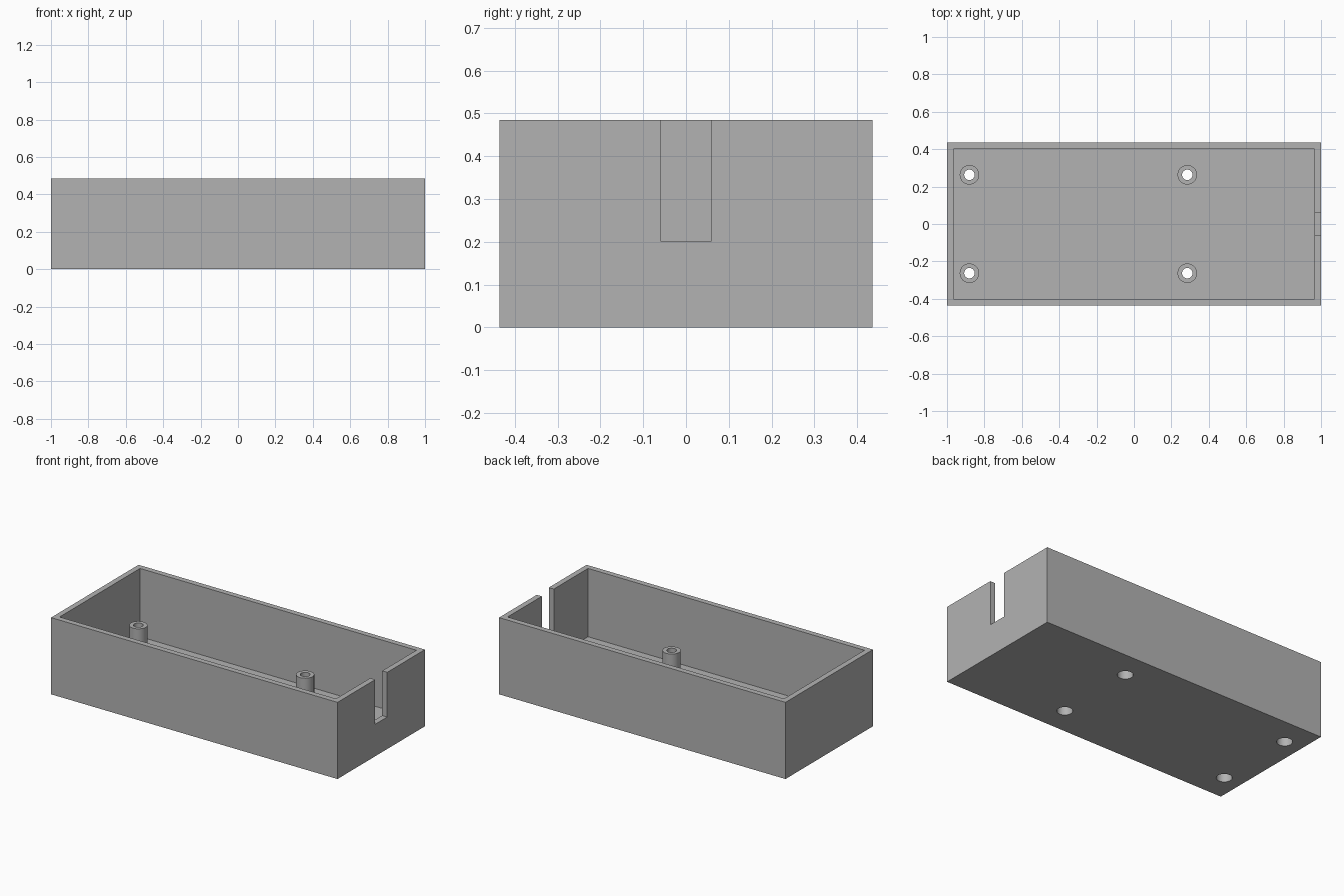
import bpy

if "Cube" in bpy.data.objects:
    bpy.data.objects.remove(bpy.data.objects["Cube"], do_unlink=True)

LENGTH, WIDTH, HEIGHT = 2.0, 0.872, 0.484
WALL, FLOOR, POST_TOP = 0.035, 0.053, 0.202

grey = bpy.data.materials.new("plain grey")
grey.use_nodes = True
colour = (0.45, 0.45, 0.45, 1)
grey.diffuse_color = colour
grey.node_tree.nodes["Principled BSDF"].inputs["Base Color"].default_value = colour


def finish(name):
    obj = bpy.context.object
    obj.name = name
    obj.data.materials.append(grey)
    return obj


def box(name, x0, x1, y0, y1, z0, z1):
    bpy.ops.mesh.primitive_cube_add(
        size=1, location=((x0 + x1) / 2, (y0 + y1) / 2, (z0 + z1) / 2))
    obj = finish(name)
    obj.scale = (x1 - x0, y1 - y0, z1 - z0)
    bpy.context.view_layer.update()
    bpy.ops.object.transform_apply(location=True, rotation=False, scale=True)
    return obj


def cylinder(name, x, y, radius, z0, z1):
    bpy.ops.mesh.primitive_cylinder_add(
        vertices=40, radius=radius, depth=z1 - z0, location=(x, y, (z0 + z1) / 2))
    return finish(name)


def cut(target, cutter):
    cutter.hide_render = True
    mod = target.modifiers.new("cut", "BOOLEAN")
    mod.operation = "DIFFERENCE"
    mod.solver = "EXACT"
    mod.object = cutter
    bpy.ops.object.select_all(action="DESELECT")
    bpy.context.view_layer.objects.active = target
    target.select_set(True)
    bpy.ops.object.modifier_apply(modifier=mod.name)


def smooth(obj):
    bpy.ops.object.select_all(action="DESELECT")
    bpy.context.view_layer.objects.active = obj
    obj.select_set(True)
    bpy.ops.object.shade_smooth_by_angle()


# Open tray with a cable slot in its +x end
hx, hy = LENGTH / 2, WIDTH / 2
tray = box("tray", -hx, hx, -hy, hy, 0, HEIGHT)
cavity = box("cavity_cutter", WALL - hx, hx - WALL, WALL - hy, hy - WALL, FLOOR, 1)
slot = box("slot_cutter", hx - 2 * WALL, hx + WALL, -0.06, 0.06, POST_TOP, 1)
cutters = [cavity, slot]
for cutter in cutters:
    cut(tray, cutter)

# Screw posts, drilled through and counterbored from below
for x, end in ((-0.88, "right"), (0.285, "left")):
    for y, side in ((-0.263, "front"), (0.263, "back")):
        post = cylinder(f"{side}_{end}_post", x, y, 0.052, FLOOR, POST_TOP)
        hole = cylinder("hole_cutter", x, y, 0.028, -0.1, 0.4)
        bore = cylinder("bore_cutter", x, y, 0.045, -0.1, FLOOR + 0.01)
        for cutter in (hole, bore):
            cut(post, cutter)
        cut(tray, bore)
        smooth(post)
        cutters += [hole, bore]
smooth(tray)

for cutter in cutters:
    bpy.data.objects.remove(cutter, do_unlink=True)
